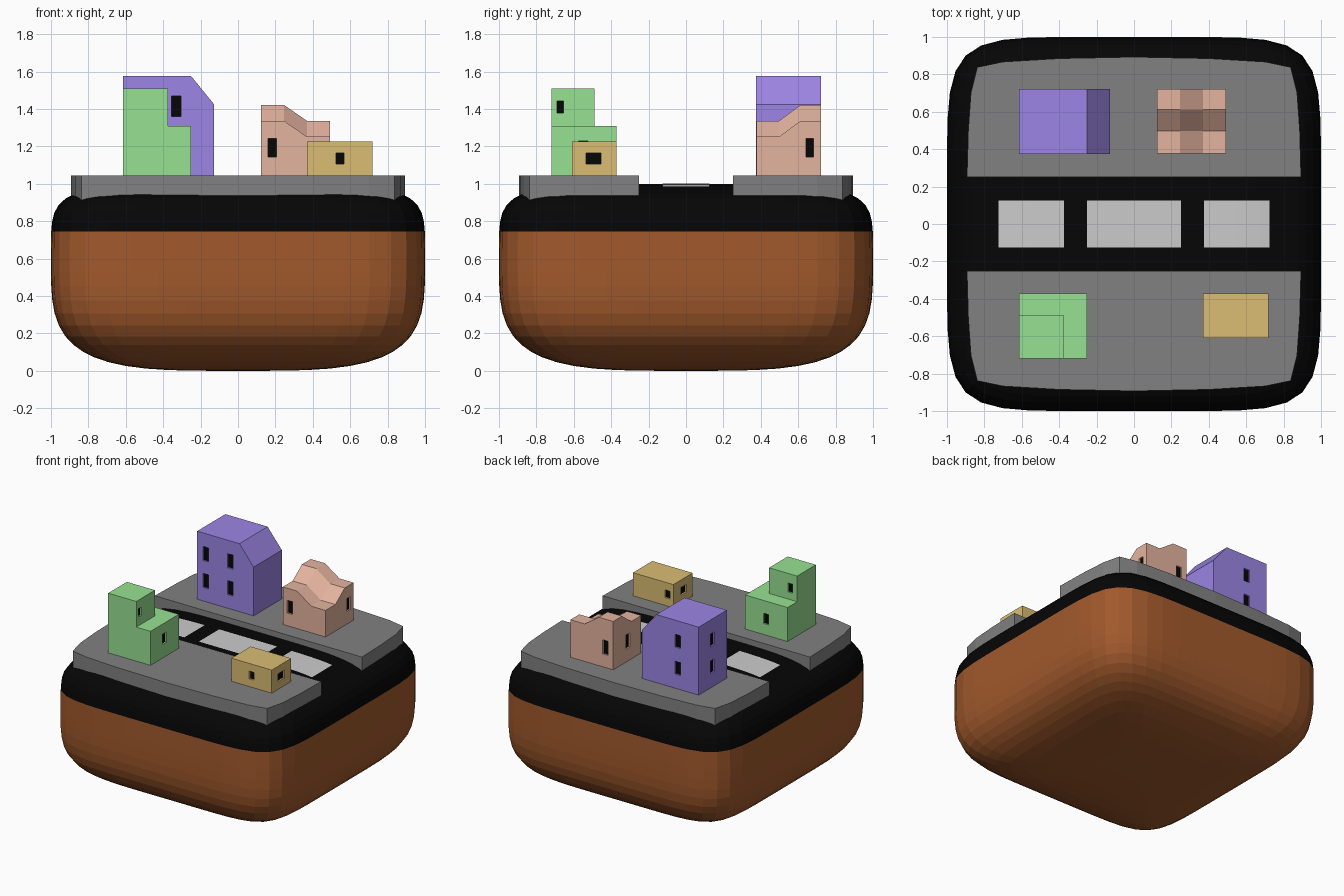
import bpy, bmesh

if "Cube" in bpy.data.objects:
    bpy.data.objects.remove(bpy.data.objects["Cube"])

mats = {}


def material(name, rgb):
    if name not in mats:
        m = bpy.data.materials.new(name)
        m.diffuse_color = [(c / 255) ** 2.2 for c in rgb] + [1]
        m.use_nodes = True
        m.node_tree.nodes["Principled BSDF"].inputs["Base Color"].default_value = m.diffuse_color
        mats[name] = m
    return mats[name]


def make(name, verts, faces, mat):
    me = bpy.data.meshes.new(name)
    me.from_pydata(verts, [], faces)
    bm = bmesh.new()
    bm.from_mesh(me)
    bmesh.ops.recalc_face_normals(bm, faces=bm.faces)
    bm.to_mesh(me)
    bm.free()
    if mat:
        me.materials.append(mat)
    ob = bpy.data.objects.new(name, me)
    bpy.context.collection.objects.link(ob)
    return ob


EARTH = material("earth", (160, 90, 48))
ROAD = material("asphalt", (14, 14, 14))
CURB = material("pavement", (128, 128, 128))
PAINT = material("road_paint", (192, 192, 192))
DARK = material("window_dark", (14, 14, 14))

# Rounded ground block: superellipse rings swept along a rounded profile
P, N_LOW, N_TOP, MID, SEAM = 6.6, 3.7, 5.0, 0.6, 0.745
SIDE = 14


def pnorm(a, b, p):
    return (abs(a) ** p + abs(b) ** p) ** (1 / p)


def top_z(x, y):
    return MID + 0.4 * max(0, 1 - pnorm(x, y, P) ** N_TOP) ** (1 / N_TOP)


def ring(r, z):
    u = [-1 + 2 * i / SIDE for i in range(SIDE)]
    sq = [(a, -1) for a in u] + [(1, a) for a in u] + [(-a, 1) for a in u] + [(-1, -a) for a in u]
    return [(r * x / pnorm(x, y, P), r * y / pnorm(x, y, P), z) for x, y in sq]


def shell(name, profile, pole_z, mat):
    verts, faces, n = [], [], SIDE * 4
    for r, z in profile:
        verts += ring(r, z)
    verts.append((0, 0, pole_z))
    for k in range(len(profile) - 1):
        for i in range(n):
            j = (i + 1) % n
            faces.append((k * n + i, k * n + j, k * n + n + j, k * n + n + i))
    last = (len(profile) - 1) * n
    faces += [(last + i, last + (i + 1) % n, len(verts) - 1) for i in range(n)]
    ob = make(name, verts, faces, mat)
    # orient the open shell outwards from the block centre
    bm = bmesh.new()
    bm.from_mesh(ob.data)
    for f in bm.faces:
        c = f.calc_center_median()
        c.z -= MID
        if f.normal.dot(c) < 0:
            f.normal_flip()
    bm.to_mesh(ob.data)
    bm.free()


seam_r = (1 - ((SEAM - MID) / 0.4) ** N_TOP) ** (1 / N_TOP)
rays = [(1, t / 8) for t in range(9)] + [(s / 8, 1) for s in range(7, 0, -1)]
low = [(s / pnorm(s, t, N_LOW), MID - MID * t / pnorm(s, t, N_LOW)) for s, t in rays]
high = [(s / pnorm(s, t, N_TOP), MID + 0.4 * t / pnorm(s, t, N_TOP)) for s, t in rays if t > 0.4]
shell("earth_base", [(seam_r, SEAM)] + low, 0, EARTH)
shell("asphalt_top", [(seam_r, SEAM)] + high, 1, ROAD)

# Raised pavements on both sides of the road
half = [(0.893, 0.25), (0.886, 0.5), (0.872, 0.7), (0.838, 0.838), (0.7, 0.867), (0.4, 0.885), (0, 0.893)]
outline = half + [(-x, y) for x, y in half[-2::-1]]
for name, s in (("front_pavement", -1), ("back_pavement", 1)):
    n = len(outline)
    v = [(x, s * y, top_z(x, y) - 0.01) for x, y in outline] + [(x, s * y, 1.045) for x, y in outline]
    f = [tuple(range(n)), tuple(range(n, 2 * n))]
    f += [(i, (i + 1) % n, n + (i + 1) % n, n + i) for i in range(n)]
    make(name, v, f, CURB)

# Painted road markings that follow the road surface
for name, x0, x1 in (("left_marking", -0.725, -0.375), ("middle_marking", -0.25, 0.25), ("right_marking", 0.375, 0.725)):
    xs = [x0 + (x1 - x0) * i / 6 for i in range(7)]
    v = [(x, y, top_z(x, y) + 0.003) for x in xs for y in (-0.125, 0.0, 0.125)]
    f = [(i * 3 + j, i * 3 + 3 + j, i * 3 + 4 + j, i * 3 + 1 + j) for i in range(6) for j in range(2)]
    ob = make(name, v, f, PAINT)
    if ob.data.polygons[0].normal.z < 0:
        ob.data.flip_normals()


def boxes(name, items, mat):
    v, f = [], []
    for lo, hi in items:
        b = len(v)
        v += [(x, y, z) for x in (lo[0], hi[0]) for y in (lo[1], hi[1]) for z in (lo[2], hi[2])]
        f += [tuple(b + i for i in q) for q in ((0, 1, 3, 2), (4, 6, 7, 5), (0, 4, 5, 1), (2, 3, 7, 6), (0, 2, 6, 4), (1, 5, 7, 3))]
    return make(name, v, f, mat)


# Building: walls under a grid roof of given heights, with recessed dark windows
def building(name, xs, ys, z0, height, mat, windows):
    nx, ny = len(xs), len(ys)
    v = [(x, y, height(i, j)) for i, x in enumerate(xs) for j, y in enumerate(ys)]
    f = [(i * ny + j, i * ny + ny + j, i * ny + ny + j + 1, i * ny + j + 1) for i in range(nx - 1) for j in range(ny - 1)]
    loop = [i * ny for i in range(nx)] + [(nx - 1) * ny + j for j in range(1, ny)]
    loop += [i * ny + ny - 1 for i in range(nx - 2, -1, -1)] + list(range(ny - 2, 0, -1))
    b, n = len(v), len(loop)
    v += [(v[k][0], v[k][1], z0) for k in loop]
    f += [(loop[i], loop[(i + 1) % n], b + (i + 1) % n, b + i) for i in range(n)]
    f.append(tuple(range(b, b + n)))
    ob = make(name, v, f, mat)
    cuts, panes = [], []
    for side, u, z, w, h in windows:
        axis = 1 if side in ("front", "back") else 0
        wall = {"front": ys[0], "back": ys[-1], "left": xs[0], "right": xs[-1]}[side]
        out = -1 if side in ("front", "left") else 1
        for store, d0, d1 in ((cuts, -0.015, 0.02), (panes, -0.02, -0.013)):
            a, c = sorted((wall + out * d0, wall + out * d1))
            lo, hi = [u - w / 2] * 2 + [z - h / 2], [u + w / 2] * 2 + [z + h / 2]
            lo[axis], hi[axis] = a, c
            store.append((lo, hi))
    cutter = boxes(name + "_window_cutter", cuts, None)
    cutter.hide_render = True
    cutter.hide_viewport = True
    mod = ob.modifiers.new("windows", "BOOLEAN")
    mod.operation, mod.solver, mod.object = "DIFFERENCE", "EXACT", cutter
    boxes(name + "_windows", panes, DARK)


Z = 1.04
GREEN = material("green_wall", (150, 225, 145))
PURPLE = material("purple_wall", (155, 132, 228))
PINK = material("pink_wall", (228, 178, 158))
YELLOW = material("yellow_wall", (218, 188, 115))

# Stepped house
building("green_house_base", [-0.615, -0.25], [-0.72, -0.372], Z, lambda i, j: 1.31, GREEN,
         [("right", -0.55, 1.19, 0.05, 0.08), ("back", -0.43, 1.17, 0.045, 0.08)])
building("green_house_tower", [-0.615, -0.373], [-0.72, -0.49], 1.31, lambda i, j: 1.51, GREEN,
         [("right", -0.672, 1.41, 0.035, 0.065), ("back", -0.555, 1.40, 0.04, 0.07)])
# Tall house with one sloped roof edge
rows = (1.205, 1.415)
building("purple_house", [-0.615, -0.25, -0.128], [0.375, 0.722], Z, lambda i, j: (1.575, 1.575, 1.425)[i], PURPLE,
         [("front", x, z, 0.05, 0.11) for x in (-0.54, -0.33) for z in rows]
         + [("back", -0.435, z, 0.05, 0.1) for z in rows] + [("left", 0.55, z, 0.05, 0.1) for z in rows])
# Small house with a roof stepping down towards the front and right
building("pink_house", [0.122, 0.245, 0.368, 0.491], [0.377, 0.498, 0.613, 0.722], Z,
         lambda i, j: 1.252 + 0.085 * (i < 2) + 0.085 * (j > 1), PINK,
         [("front", 0.183, 1.193, 0.045, 0.1), ("right", 0.662, 1.193, 0.04, 0.1),
          ("back", 0.19, 1.2, 0.045, 0.11), ("left", 0.54, 1.2, 0.045, 0.11)])
# Low house
building("yellow_house", [0.37, 0.718], [-0.61, -0.372], Z, lambda i, j: 1.225, YELLOW,
         [("front", 0.545, 1.135, 0.042, 0.06), ("right", -0.495, 1.135, 0.08, 0.06),
          ("back", 0.42, 1.135, 0.045, 0.06), ("left", -0.5, 1.135, 0.07, 0.06)])
